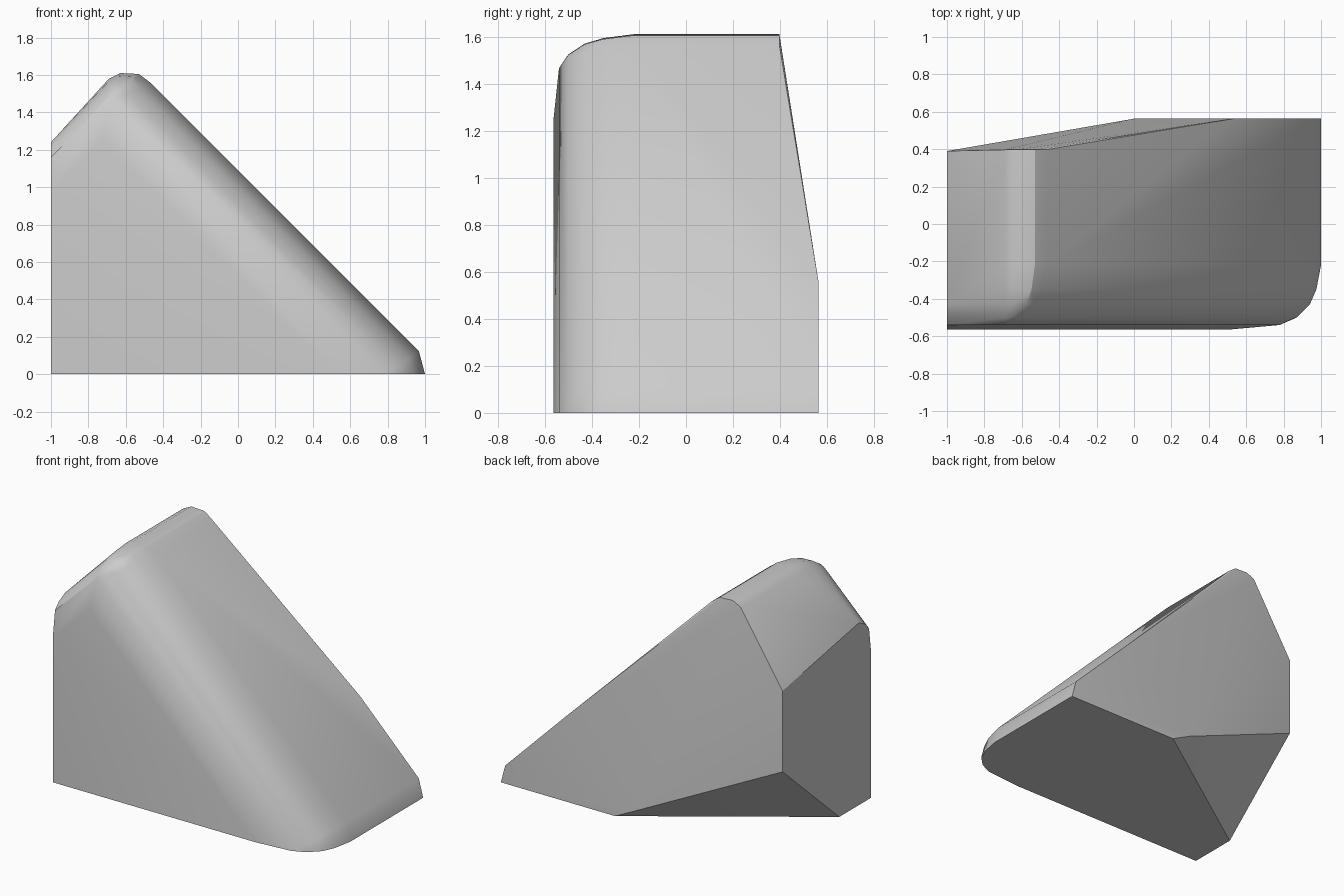
import bpy, bmesh, math

cube = bpy.data.objects.get("Cube")
if cube:
    bpy.data.objects.remove(cube, do_unlink=True)

HALF = 0.563                      # half depth
APEX = (-0.585, 1.675)            # sharp ridge before rounding
ROUND = [(-.105, -.095), (-.045, -.065), (.055, -.07), (.115, -.115)]

grey = bpy.data.materials.new("stone_grey")
grey.use_nodes = True
colour = (0.6, 0.6, 0.6, 1)
grey.diffuse_color = colour
grey.node_tree.nodes["Principled BSDF"].inputs["Base Color"].default_value = colour


def section(y, inset):
    """Wedge cross-section whose slopes are pulled in by the inset."""
    left = inset * 0.35 if inset < 0.3 else inset * 0.5
    ax = APEX[0] + 0.707 * (left - inset)
    az = APEX[1] - 0.707 * (left + inset)
    soft = max(0, 1 - inset / 0.22)
    pts = [(ax + dx * soft, y, az + dz * soft) for dx, dz in ROUND]
    toe_z = max(0, 0.123 - 0.567 * inset)
    slope_x = 1.09 - 1.414 * inset - toe_z
    pts += [(slope_x, y, toe_z), (min(1 - inset, slope_x + 0.27 * toe_z), y, 0)]
    if inset > 0.05:
        pts += [(-1, y, 1.27 - 1.414 * left), (-1, y, 0)]
    return pts


# Rounded front: sections shrinking towards the front face
points = []
for y, inset in [(-.22, 0), (-.35, .025), (-.43, .06), (-.5, .13),
                 (-.54, .22), (-HALF, .4)]:
    points += section(y, inset)

# Back: ridge end, slanted back face and the cut lower corner
points += [(APEX[0] + dx, 0.397, APEX[1] + dz) for dx, dz in ROUND]
points += [(-1, .39, 1.09), (-1, .39, .54), (-1, -.22, 0),
           (0, HALF, .07), (.14, HALF, 0), (.53, HALF, .56),
           (.967, HALF, .123), (1, HALF, 0)]

bm = bmesh.new()
for p in points:
    bm.verts.new(p)
bmesh.ops.remove_doubles(bm, verts=bm.verts, dist=0.002)
hull = bmesh.ops.convex_hull(bm, input=bm.verts)
unused = {g for g in hull["geom_interior"] + hull["geom_unused"]
          if isinstance(g, bmesh.types.BMVert)}
bmesh.ops.delete(bm, geom=list(unused), context='VERTS')
bmesh.ops.dissolve_limit(bm, angle_limit=math.radians(1),
                         verts=bm.verts, edges=bm.edges)
bmesh.ops.recalc_face_normals(bm, faces=bm.faces)

mesh = bpy.data.meshes.new("wedge_block")
bm.to_mesh(mesh)
bm.free()
mesh.materials.append(grey)
block = bpy.data.objects.new("wedge_block", mesh)
bpy.context.collection.objects.link(block)
bpy.ops.object.select_all(action='DESELECT')
block.select_set(True)
bpy.context.view_layer.objects.active = block
bpy.ops.object.shade_smooth_by_angle(angle=math.radians(30))
